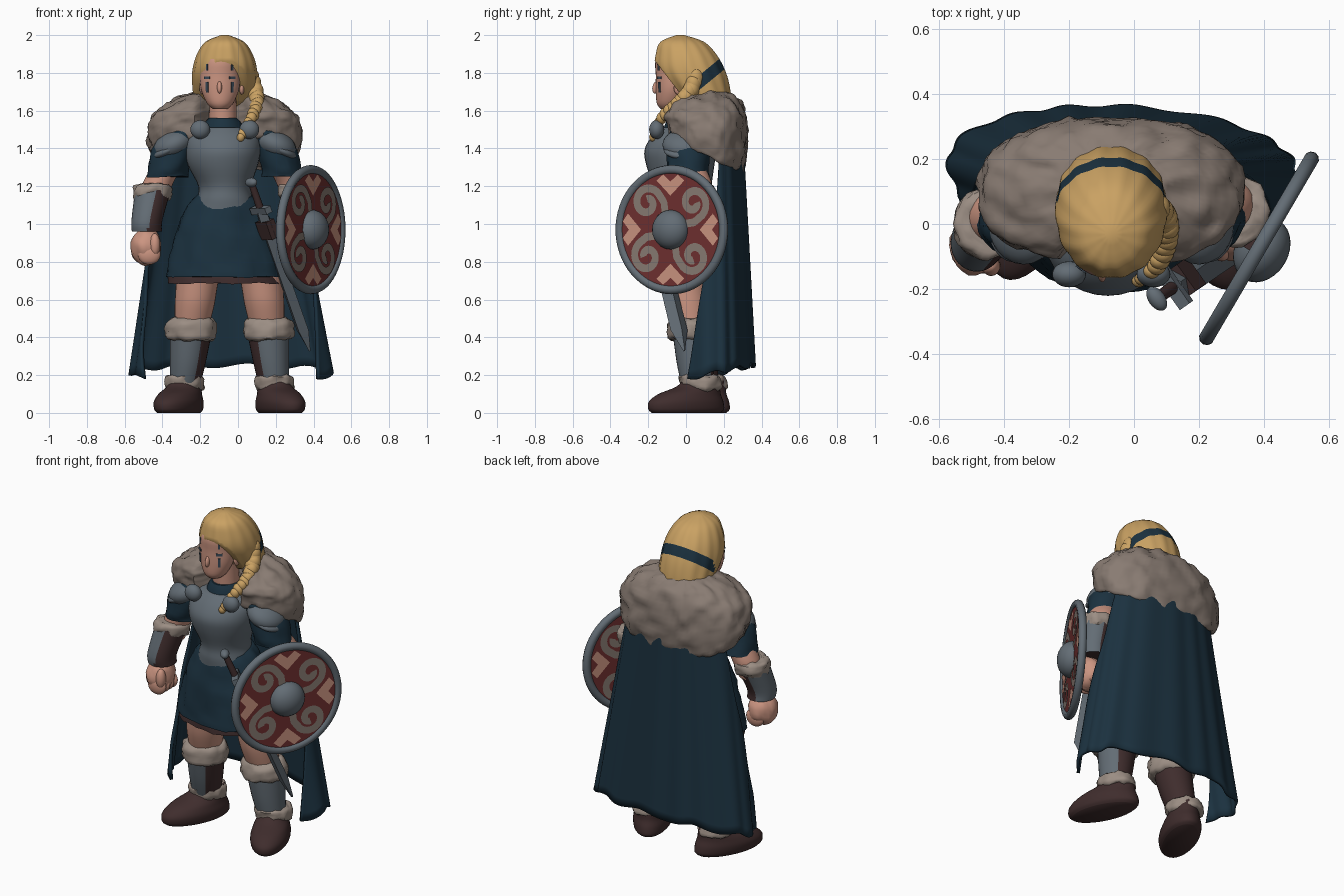
import bpy, bmesh
from math import sin, cos, pi, radians, copysign
from mathutils import Vector, Matrix, noise

cube = bpy.data.objects.get("Cube")
if cube:
    bpy.data.objects.remove(cube)


def material(name, r, g, b):
    m = bpy.data.materials.new(name)
    m.use_nodes = True
    m.diffuse_color = (r, g, b, 1)
    bsdf = next(nd for nd in m.node_tree.nodes if nd.type == 'BSDF_PRINCIPLED')
    bsdf.inputs["Base Color"].default_value = (r, g, b, 1)
    return m


HAIR = material("blond hair", .59, .36, .125)
SKIN = material("skin", .6, .3, .22)
FUR = material("grey fur", .25, .2, .17)
TRIM = material("pale fur", .33, .27, .23)
NAVY = material("navy cloth", .011, .031, .05)
STEEL = material("steel", .125, .152, .177)
BROWN = material("dark leather", .05, .026, .026)
RED = material("red paint", .16, .03, .03)
SLATE = material("slate paint", .045, .07, .1)


def finish(name, bm, mats, matrix=None, angle=50):
    me = bpy.data.meshes.new(name)
    bm.to_mesh(me)
    bm.free()
    for m in mats:
        me.materials.append(m)
    me.shade_smooth()
    me.set_sharp_from_angle(angle=radians(angle))
    ob = bpy.data.objects.new(name, me)
    bpy.context.scene.collection.objects.link(ob)
    if matrix is not None:
        ob.matrix_world = matrix
    return ob


def spline(pts, steps):
    """Catmull-Rom interpolation of tuples of any length."""
    out = []
    for i in range(len(pts) - 1):
        a, b, c, d = (pts[max(i - 1, 0)], pts[i], pts[i + 1], pts[min(i + 2, len(pts) - 1)])
        for k in range(steps):
            t = k / steps
            out.append([q + t / 2 * (r - p + t * (2 * p - 5 * q + 4 * r - s + t * (3 * (q - r) + s - p)))
                        for p, q, r, s in zip(a, b, c, d)])
    return out + [list(pts[-1])]


def shell(rings, n=32, power=2, ripple=0, waves=1, steps=4):
    """Closed skin over horizontal rings given as x, y, z, half width, half depth."""
    bm = bmesh.new()
    loops = []
    for x, y, z, rx, ry in spline(rings, steps):
        loop = []
        for i in range(n):
            a = 2 * pi * i / n
            c, s = (copysign(abs(f) ** (2 / power), f) for f in (cos(a), sin(a)))
            k = 1 + ripple * cos(waves * a)
            loop.append(bm.verts.new((x + rx * c * k, y + ry * s * k, z)))
        loops.append(loop)
    for lo, hi in zip(loops, loops[1:]):
        for i in range(n):
            bm.faces.new((lo[i], lo[(i + 1) % n], hi[(i + 1) % n], hi[i]))
    bm.faces.new(loops[0])
    bm.faces.new(loops[-1])
    bmesh.ops.recalc_face_normals(bm, faces=bm.faces)
    return bm


def roughen(bm, amount, freq):
    bm.normal_update()
    for v, nrm in [(v, v.normal.copy()) for v in bm.verts]:
        v.co += nrm * amount * (noise.noise(v.co * freq) + noise.noise(v.co * freq * 2.5) / 2)


def loft(name, rings, mat, rough=0, freq=20, back=None, facing=None, matrix=None, **kw):
    bm = shell(rings, **kw)
    if rough:
        roughen(bm, rough, freq)
    if back:
        for f in bm.faces:
            f.material_index = int(f.normal.dot(Vector(facing)) < 0)
    return finish(name, bm, [mat] + ([back] if back else []), matrix)


def ball(name, loc, size, mat, rot=(0, 0, 0), matrix=Matrix(), rough=0):
    bm = bmesh.new()
    bmesh.ops.create_uvsphere(bm, u_segments=24, v_segments=14, radius=1)
    bmesh.ops.scale(bm, vec=size, verts=bm.verts)
    if rough:
        roughen(bm, rough, 20)
    spin = Matrix.Rotation(rot[1], 4, 'Y') @ Matrix.Rotation(rot[0], 4, 'X')
    return finish(name, bm, [mat], matrix @ Matrix.Translation(loc) @ spin)


def box(name, loc, size, mat, matrix=Matrix()):
    bm = bmesh.new()
    bmesh.ops.create_cube(bm, size=1)
    bmesh.ops.scale(bm, vec=size, verts=bm.verts)
    return finish(name, bm, [mat], matrix @ Matrix.Translation(loc), 30)


def ring(name, major, minor, mat, matrix, n=64):
    bm = bmesh.new()
    grid = [[bm.verts.new(((major + minor * cos(b)) * cos(a), (major + minor * cos(b)) * sin(a), minor * sin(b)))
             for b in (2 * pi * j / 10 for j in range(10))] for a in (2 * pi * i / n for i in range(n))]
    for i in range(n):
        p, q = grid[i], grid[(i + 1) % n]
        for j in range(10):
            k = (j + 1) % 10
            bm.faces.new((p[j], q[j], q[k], p[k]))
    return finish(name, bm, [mat], matrix)


# Body armour and skirt
loft("breastplate", [(-.07, -.01, 1.08, .17, .16), (-.07, -.02, 1.13, .15, .155), (-.07, -.02, 1.2, .14, .155),
                     (-.08, -.03, 1.31, .185, .18), (-.08, -.03, 1.39, .2, .19), (-.08, -.02, 1.46, .19, .165),
                     (-.08, -.01, 1.51, .13, .13)], STEEL)
loft("collar", [(-.08, 0, 1.47, .12, .13), (-.08, 0, 1.53, .1, .11), (-.08, 0, 1.56, .075, .095)], NAVY)
ring("neck_rim", .11, .018, STEEL, Matrix.Translation((-.08, -.07, 1.48)) @ Matrix.Rotation(radians(30), 4, 'X'))
loft("skirt", [(-.07, 0, 1.16, .14, .14), (-.07, 0, 1.1, .2, .16), (-.07, 0, .95, .26, .19),
               (-.07, 0, .8, .3, .205), (-.07, 0, .72, .315, .21)], NAVY,
     rough=.012, freq=9, n=48, ripple=.012, waves=9)
loft("skirt_hem", [(-.07, 0, .76, .29, .19), (-.07, 0, .685, .305, .2)], BROWN, rough=.01, freq=12, n=48)

# Legs and boots, mirrored about the hips, the right foot a little further back
for s, side, step in ((-1, "right", .03), (1, "left", 0)):
    def leg(off):
        return -.045 + s * off
    loft(side + "_thigh", [(leg(.16), 0, .8, .12, .13), (leg(.175), 0, .66, .11, .115),
                           (leg(.185), .01, .57, .105, .11), (leg(.2), .03, .45, .09, .09)], SKIN)
    loft(side + "_knee_fur", [(leg(.205), .03, .38, .09, .09), (leg(.205), .03, .4, .13, .12),
                              (leg(.205), .03, .46, .135, .125), (leg(.2), .03, .5, .11, .1),
                              (leg(.2), .03, .5, .08, .08)], TRIM, rough=.014, freq=20)
    loft(side + "_greave", [(leg(.235), .06 + step, .15, .08, .085), (leg(.22), .05 + step / 2, .27, .095, .1),
                            (leg(.205), .04, .42, .11, .11)], STEEL, back=BROWN, facing=(s * .85, -.5, 0))
    loft(side + "_ankle_fur", [(0, 0, .12, .085, .09), (0, 0, .14, .105, .11), (0, -.01, .19, .1, .105),
                               (0, -.01, .2, .08, .08)], TRIM, rough=.013, freq=22,
         matrix=Matrix.Translation((leg(.238), .08 + step, 0)))
    loft(side + "_boot", [(0, -.01, 0, .09, .195), (0, -.01, .02, .105, .215), (0, -.01, .06, .11, .21),
                          (0, .01, .1, .1, .175), (0, .06, .14, .085, .12), (0, .08, .19, .08, .09)], BROWN, steps=6,
         matrix=Matrix.Translation((leg(.265), .01 + step, 0)) @ Matrix.Rotation(s * radians(24), 4, 'Z'))

# Arms: joints are x offset from the spine, y; the left forearm sits behind the shield
for s, side, ey, wrist, fist in ((-1, "right", 0, (.412, -.055), (.415, -.065)),
                                 (1, "left", .04, (.39, .02), (.385, -.02))):
    def arm(off):
        return -.07 + s * off
    wx, wy = arm(wrist[0]), wrist[1]
    loft(side + "_sleeve", [(arm(.2), .02, 1.52, .08, .09), (arm(.26), .01, 1.42, .11, .11),
                            (arm(.295), .01, 1.3, .105, .11), (arm(.305), .02, 1.25, .11, .11)],
         NAVY, rough=.012, freq=10)
    loft(side + "_elbow", [(arm(.31), .02, 1.3, .08, .08), (arm(.36), ey + .02, 1.2, .08, .08),
                           (arm(.38), ey, 1.1, .07, .07)], SKIN)
    loft(side + "_wrist_fur", [(arm(.385), ey, 1.13, .09, .09), (arm(.385), ey, 1.16, .1, .105),
                               (arm(.38), ey, 1.2, .1, .105), (arm(.37), ey, 1.21, .07, .07)],
         TRIM, rough=.014, freq=22)
    loft(side + "_bracer", [(wx, wy, .96, .08, .085), (wx, wy, 1.02, .082, .09), (arm(.38), ey, 1.18, .095, .105)],
         STEEL, back=BROWN, facing=(s * .95, -.12, .15))
    hx, hy = arm(fist[0]), fist[1]
    ball(side + "_fist", (hx, hy, .88), (.082, .09, .1), SKIN, rough=.01)
    for i in range(4):
        ball(side + "_finger", (hx - s * .015, hy - .06 + i * .038, .84), (.06, .028, .055), SKIN)
    ball(side + "_thumb", (hx - s * .045, hy - .065, .89), (.028, .03, .06), SKIN)
    ball(side + "_pauldron", (arm(.27), 0, 1.42), (.115, .125, .075), STEEL, (0, s * .45, 0))
    ball(side + "_pauldron_plate", (arm(.3), 0, 1.39), (.09, .118, .035), STEEL, (0, s * .45, 0))
    ball(side + "_clasp", (arm(.13), -.155, 1.5), (.052, .04, .05), STEEL)

# Fur mantle, lower at the back than at the front and open at the throat
bm = shell([(-.07, .1, 1.38, .34, .16), (-.07, .1, 1.37, .385, .2), (-.07, .1, 1.47, .41, .22),
            (-.07, .1, 1.57, .38, .222), (-.07, .1, 1.65, .29, .185), (-.07, .12, 1.7, .16, .11)],
           n=96, power=2.4, steps=6)
for v in bm.verts:
    v.co.z -= .5 * (v.co.y - .1) * min(1, max(0, (1.62 - v.co.z) * 5))
    if v.co.y < .07:
        v.co.y += (.07 - v.co.y) * max(0, 1 - ((v.co.x + .07) / .15) ** 2)
roughen(bm, .016, 15)
finish("fur_mantle", bm, [FUR])

# Cape: a pleated sheet wrapped round the back, its lower corners curling forward
bm = bmesh.new()
cols, rows = 110, 24
grid = []
for j in range(rows + 1):
    t = j / rows
    row = []
    for i in range(cols + 1):
        u = 2 * i / cols - 1
        a = u * radians(74 + 46 * t)
        fold = 1 + (.012 + .018 * t) * sin(15 * a + cos(4 * a))
        depth = .155 + .025 * t if cos(a) > 0 else .3
        x = -.06 + .025 * t + (.33 + .2 * t) * sin(a) * (1 + (fold - 1) / 2)
        y = .14 + .035 * t + depth * cos(a) * fold - .04 * x * t
        hem = .25 - .07 * u * u + .012 * sin(9 * a)
        row.append(bm.verts.new((x, y, 1.42 + (hem - 1.42) * t)))
    grid.append(row)
for p, q in zip(grid, grid[1:]):
    for i in range(cols):
        bm.faces.new((p[i], p[i + 1], q[i + 1], q[i]))
cape = finish("cape", bm, [NAVY])
mod = cape.modifiers.new("thickness", 'SOLIDIFY')
mod.thickness = .018
mod.offset = 0

# Head
loft("neck", [(-.08, 0, 1.5, .075, .08), (-.08, -.01, 1.68, .07, .08)], SKIN)
face = loft("face", [(-.095, -.09, 1.61, .04, .045), (-.095, -.085, 1.64, .07, .07), (-.095, -.07, 1.71, .1, .09),
                     (-.095, -.06, 1.79, .108, .1), (-.09, -.06, 1.87, .1, .1), (-.09, -.05, 1.94, .05, .06)], SKIN)
ball("nose", (-.098, -.157, 1.725), (.013, .02, .035), SKIN, (-.3, 0, 0))
ball("lips", (-.097, -.145, 1.665), (.028, .011, .008), SKIN)
bpy.context.view_layer.update()
for s in (-1, 1):
    ball("ear", (-.085 + s * .105, -.04, 1.72), (.014, .025, .035), SKIN)
    for name, z, w, h in (("brow_stripe", 1.83, .012, .035), ("eye", 1.775, .036, .014), ("cheek_stripe", 1.725, .015, .055)):
        hit, loc, nrm, idx = face.ray_cast(Vector((-.097 + s * .066, -1, z)), Vector((0, 1, 0)))
        if hit:
            turn = nrm.to_track_quat('Z', 'Y').to_matrix().to_4x4()
            box(name, (0, 0, 0), (w, h, .008), SLATE, Matrix.Translation(loc) @ turn)

# Swept-back hair, cut open at the face, with a tied band at the back
bm = shell([(-.07, .15, 1.6, .1, .07), (-.07, .11, 1.65, .155, .13), (-.07, .055, 1.74, .17, .175),
            (-.07, .02, 1.82, .168, .185), (-.07, 0, 1.9, .145, .16), (-.07, -.02, 1.965, .1, .115),
            (-.07, -.03, 2, .02, .02)], n=72, ripple=.015, waves=14)
cut = bmesh.ops.bisect_plane(bm, geom=bm.verts[:] + bm.edges[:] + bm.faces[:], plane_co=(0, -.17, 1.87),
                             plane_no=(0, -.18, -.14), clear_outer=True)
bmesh.ops.holes_fill(bm, edges=[e for e in cut["geom_cut"] if isinstance(e, bmesh.types.BMEdge)], sides=0)
normal, middle = Vector((0, -.63, .77)), Vector((0, .115, 1.785))
for off in (-.03, .03):
    bmesh.ops.bisect_plane(bm, geom=bm.verts[:] + bm.edges[:] + bm.faces[:],
                           plane_co=middle + normal * off, plane_no=normal)
for f in bm.faces:
    c = f.calc_center_median()
    f.material_index = int(abs((c - middle).dot(normal)) < .03 and c.y > .07)
finish("hair", bm, [HAIR, NAVY])

# Thick lock and braid falling inside the mantle on to the chest
path = spline([(.06, .05, 1.77), (.09, .02, 1.7), (.1, -.05, 1.63), (.07, -.13, 1.56), (.015, -.175, 1.46)], 4)
for i, p in enumerate(path):
    size = .06 - .0022 * i
    ball("braid_knot", p, (size * .85, size * .8, size), HAIR, (0, .4 * (-1) ** i, 0))

# Sword hung on the hip, built along its own axis
axis = Vector((.31, .22, -.89))
sword = Matrix.Translation((.07, -.23, 1.22)) @ axis.to_track_quat('Z', 'Y').to_matrix().to_4x4()
ball("sword_pommel", (0, 0, 0), (.042, .026, .025), STEEL, matrix=sword)
loft("sword_grip", [(0, 0, .01, .018, .018), (0, 0, .15, .02, .02)], BROWN, n=12, matrix=sword)
box("sword_guard", (0, 0, .16), (.14, .04, .035), STEEL, sword)
box("sword_hanger", (0, 0, .27), (.1, .056, .1), BROWN, sword)
loft("sword_blade", [(0, 0, .17, .05, .026), (0, 0, .85, .055, .026), (0, 0, .97, .006, .006)],
     STEEL, n=4, steps=1, matrix=sword)

# Round shield: local x runs along the face, y is up, z is outward
shield = Matrix(((.506, 0, .863, .385), (.863, 0, -.506, -.075), (0, 1, 0, .97), (0, 0, 0, 1)))
loft("shield_board", [(0, 0, -.012, .32, .32), (0, 0, .012, .32, .32)], RED, n=64, steps=1, matrix=shield)
ring("shield_rim", .318, .024, STEEL, shield)
ball("shield_boss", (0, 0, .01), (.105, .105, .082), STEEL, matrix=shield)
box("shield_grip", (0, 0, -.035), (.04, .4, .03), BROWN, shield)
swirl = []
for i in range(29):
    a = radians(-110 + 430 * (1 - i / 28))
    r = .02 + .067 * i / 28
    swirl.append(Vector((.2 + r * cos(a), r * sin(a))))
swirl += [Vector((.13, -.075)), Vector((.09, -.045))]
heart = [(0, .18), (.085, .26), (.045, .292), (0, .255), (-.045, .292), (-.085, .26)]
for z in (.015, -.015):
    for k in range(4):
        turn = shield @ Matrix.Rotation(k * pi / 2, 4, 'Z')
        bm = bmesh.new()
        verts = [bm.verts.new((x, y, z)) for x, y in heart]
        bm.faces.new(verts if z > 0 else verts[::-1])
        finish("shield_chevron", bm, [SKIN], turn)
        bm = bmesh.new()
        pairs = []
        for i, p in enumerate(swirl):
            d = (swirl[min(i + 1, len(swirl) - 1)] - swirl[max(i - 1, 0)]).normalized() * .021
            pairs.append([bm.verts.new((p.x + e * d.y, p.y - e * d.x, z * 1.1)) for e in (1, -1)])
        for (a, b), (c, d) in zip(pairs, pairs[1:]):
            bm.faces.new((a, c, d, b) if z > 0 else (b, d, c, a))
        finish("shield_swirl", bm, [FUR], turn @ Matrix.Rotation(pi / 4, 4, 'Z'))
